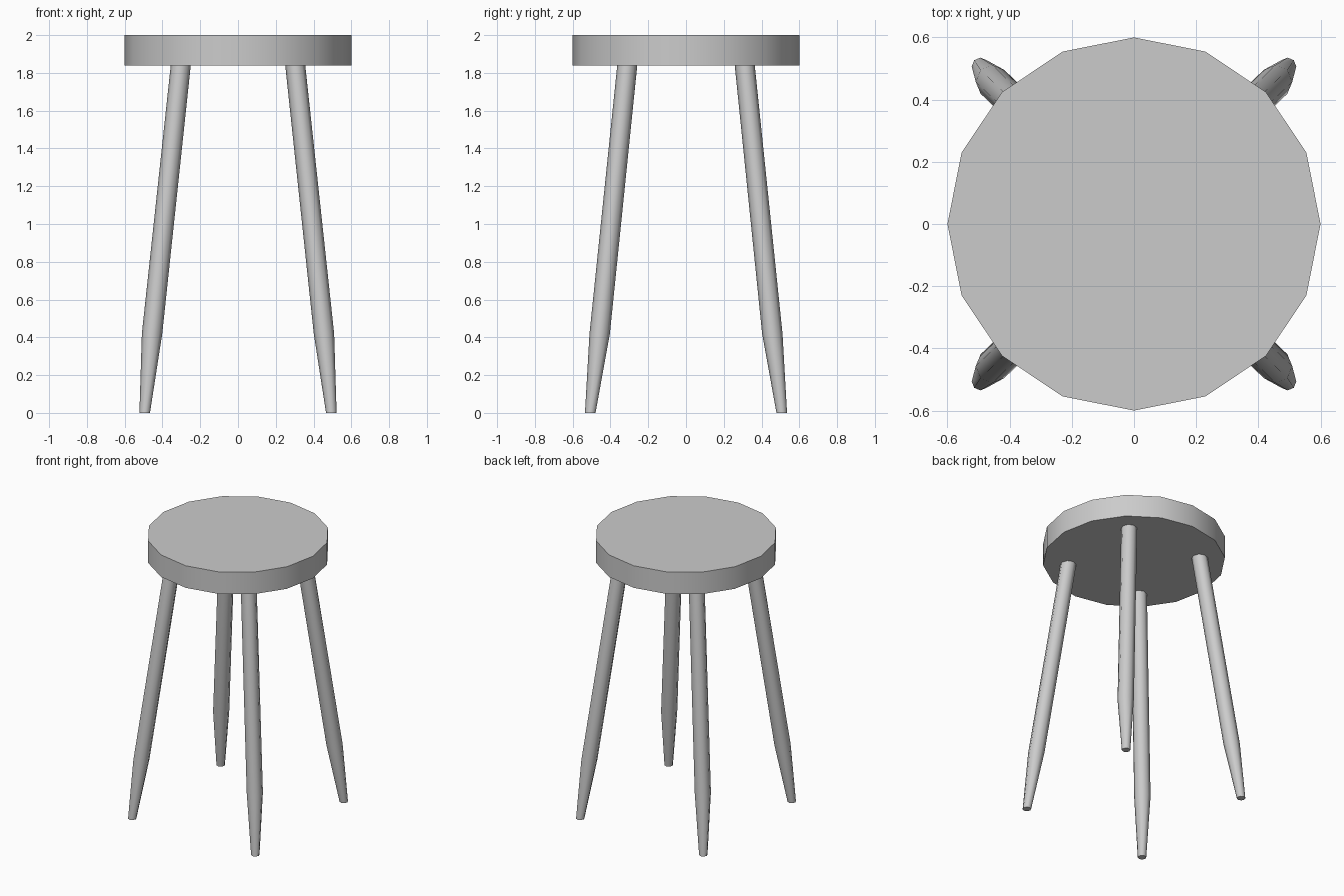
import bpy, bmesh, math

if "Cube" in bpy.data.objects:
    bpy.data.objects.remove(bpy.data.objects["Cube"])


def finish(name, bm, angle):
    """Turn a bmesh into a named object with angle-limited smoothing."""
    bmesh.ops.recalc_face_normals(bm, faces=bm.faces)
    mesh = bpy.data.meshes.new(name)
    bm.to_mesh(mesh)
    bm.free()
    obj = bpy.data.objects.new(name, mesh)
    bpy.context.collection.objects.link(obj)
    bpy.ops.object.select_all(action='DESELECT')
    obj.select_set(True)
    bpy.context.view_layer.objects.active = obj
    bpy.ops.object.shade_smooth_by_angle(angle=math.radians(angle))
    return obj


def loft(name, rings, sides, angle):
    """Skin horizontal rings given as (x, y, z, radius)."""
    bm = bmesh.new()
    loops = []
    for x, y, z, r in rings:
        loops.append([bm.verts.new((x + r * math.cos(2 * math.pi * i / sides),
                                    y + r * math.sin(2 * math.pi * i / sides), z))
                      for i in range(sides)])
    for a, b in zip(loops, loops[1:]):
        for i in range(sides):
            j = (i + 1) % sides
            bm.faces.new((a[i], a[j], b[j], b[i]))
    bm.faces.new(loops[0])
    bm.faces.new(loops[-1])
    return finish(name, bm, angle)


# Round 16-sided seat
loft("seat", [(0, 0, 1.84, 0.6), (0, 0, 2.0, 0.6)], 16, 30)

# Four splayed legs tapering to narrow feet
for sy, depth in ((-1, "front"), (1, "back")):
    for sx, side in ((-1, "left"), (1, "right")):
        loft(f"{depth}_{side}_leg",
             [(sx * 0.494, sy * 0.507, 0.0, 0.028),
              (sx * 0.455, sy * 0.457, 0.42, 0.054),
              (sx * 0.302, sy * 0.310, 1.85, 0.053)], 8, 50)
